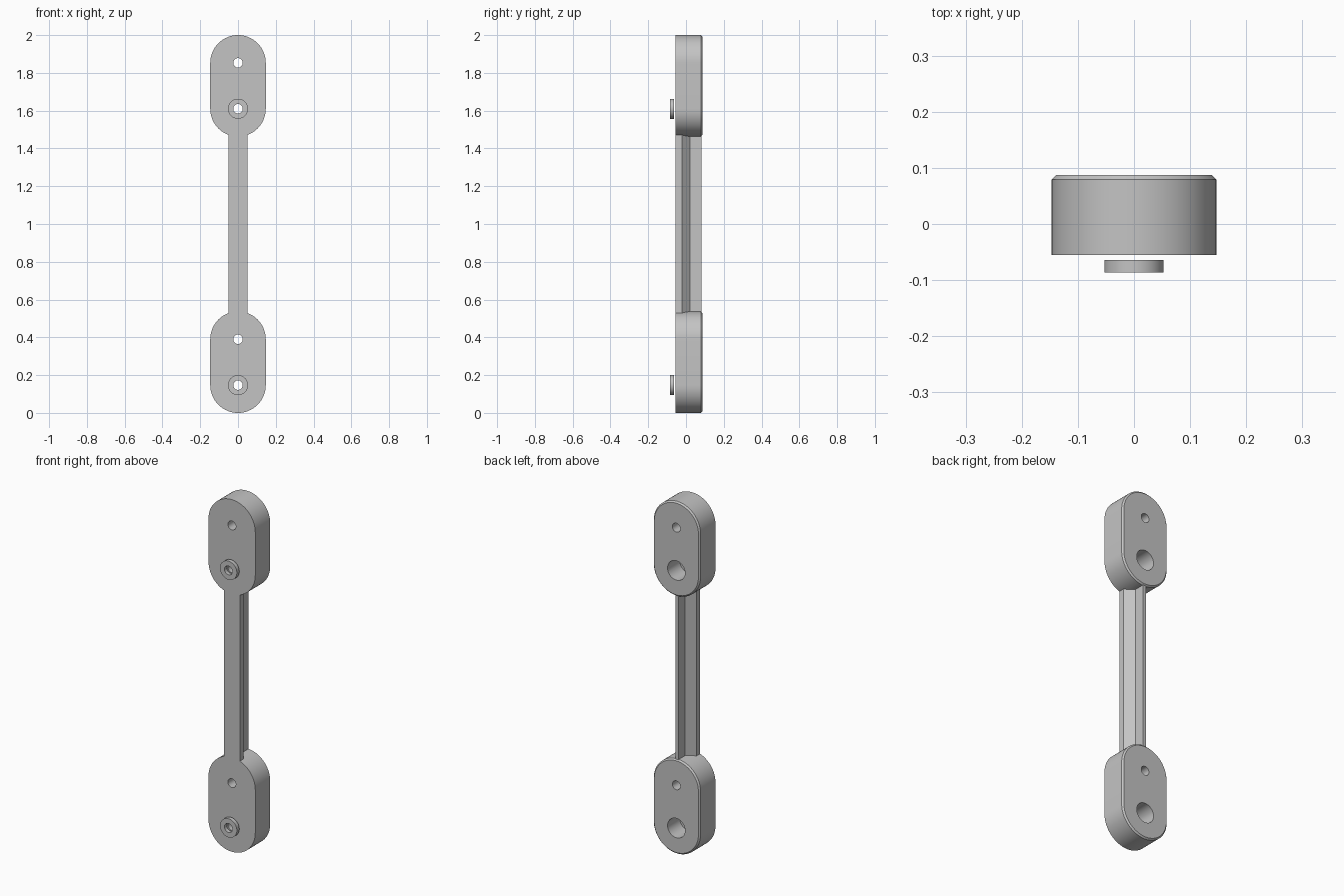
import bpy, bmesh, math

if "Cube" in bpy.data.objects:
    bpy.data.objects.remove(bpy.data.objects["Cube"], do_unlink=True)

FRONT, BACK = -0.055, 0.087      # faces of the pads
FLOOR = -0.022                   # bottom of the counterbores
R = 0.147                        # pad end radius
LOW, HIGH = R, 0.39              # hole heights in the lower pad
STEP = 1.463                     # lower pad to upper pad

grey = bpy.data.materials.new("plain grey")
grey.use_nodes = True
grey.diffuse_color = (0.55, 0.55, 0.55, 1)
grey.node_tree.nodes["Principled BSDF"].inputs["Base Color"].default_value = (0.55, 0.55, 0.55, 1)


def prism(name, points, axis_vector, chamfer=0.0):
    """Extrude a closed outline; optionally chamfer the far rim."""
    bm = bmesh.new()
    base = bm.faces.new([bm.verts.new(p) for p in points])
    ext = bmesh.ops.extrude_face_region(bm, geom=[base], use_keep_orig=True)["geom"]
    far = [v for v in ext if isinstance(v, bmesh.types.BMVert)]
    bmesh.ops.translate(bm, verts=far, vec=axis_vector)
    if chamfer:
        rim = [e for e in bm.edges if all(v in far for v in e.verts)]
        bmesh.ops.bevel(bm, geom=rim, offset=chamfer, segments=1, affect='EDGES')
    bmesh.ops.recalc_face_normals(bm, faces=bm.faces)
    mesh = bpy.data.meshes.new(name)
    bm.to_mesh(mesh)
    bm.free()
    mesh.materials.append(grey)
    obj = bpy.data.objects.new(name, mesh)
    bpy.context.collection.objects.link(obj)
    return obj


def slot(z0, z1, r, y, n=32):
    """Rounded outline around two centres; a circle if they coincide."""
    pts = []
    for z, start in ((z1, 0), (z0, math.pi)):
        steps = n + 1 if z1 > z0 else n
        for i in range(steps):
            a = start + math.pi * i / n
            pts.append((r * math.cos(a), y, z + r * math.sin(a)))
    return pts


def cylinder(name, z, r, y0, y1):
    return prism(name, slot(z, z, r, y0, 24), (0, y1 - y0, 0))


def combine(target, tool, operation):
    """Apply a boolean and remove the tool."""
    mod = target.modifiers.new("combine", 'BOOLEAN')
    mod.operation, mod.solver, mod.object = operation, 'EXACT', tool
    bpy.context.view_layer.update()
    graph = bpy.context.evaluated_depsgraph_get()
    result = bpy.data.meshes.new_from_object(target.evaluated_get(graph))
    target.modifiers.remove(mod)
    target.data = result
    bpy.data.objects.remove(tool, do_unlink=True)


def smooth(obj):
    bpy.ops.object.select_all(action='DESELECT')
    obj.select_set(True)
    bpy.context.view_layer.objects.active = obj
    bpy.ops.object.shade_smooth_by_angle(angle=math.radians(30))


# Connecting bar: flat strip tapering into a thin rear rib
half = [(0.05, FRONT), (0.05, FLOOR), (0.01, 0.022), (0.01, 0.081)]
section = half + [(-x, y) for x, y in reversed(half)]
body = prism("link_body", [(x, y, 0.48) for x, y in section], (0, 0, 1.04))

# Rounded end pads with a chamfered back rim
for dz in (0, STEP):
    pad = prism("pad", slot(LOW + dz, HIGH + dz, R, FRONT), (0, BACK - FRONT, 0), 0.008)
    combine(body, pad, 'UNION')

# Through holes and rear counterbores
for dz in (0, STEP):
    for z in (LOW, HIGH):
        combine(body, cylinder("hole", z + dz, 0.025, FRONT - 0.1, BACK + 0.1), 'DIFFERENCE')
    combine(body, cylinder("bore", LOW + dz, 0.055, FLOOR, BACK + 0.1), 'DIFFERENCE')
smooth(body)

# Loose washers just in front of the pads
for name, dz in (("lower_washer", 0), ("upper_washer", STEP)):
    washer = cylinder(name, LOW + dz, 0.053, -0.086, -0.064)
    combine(washer, cylinder("hole", LOW + dz, 0.025, -0.2, 0.1), 'DIFFERENCE')
    smooth(washer)
